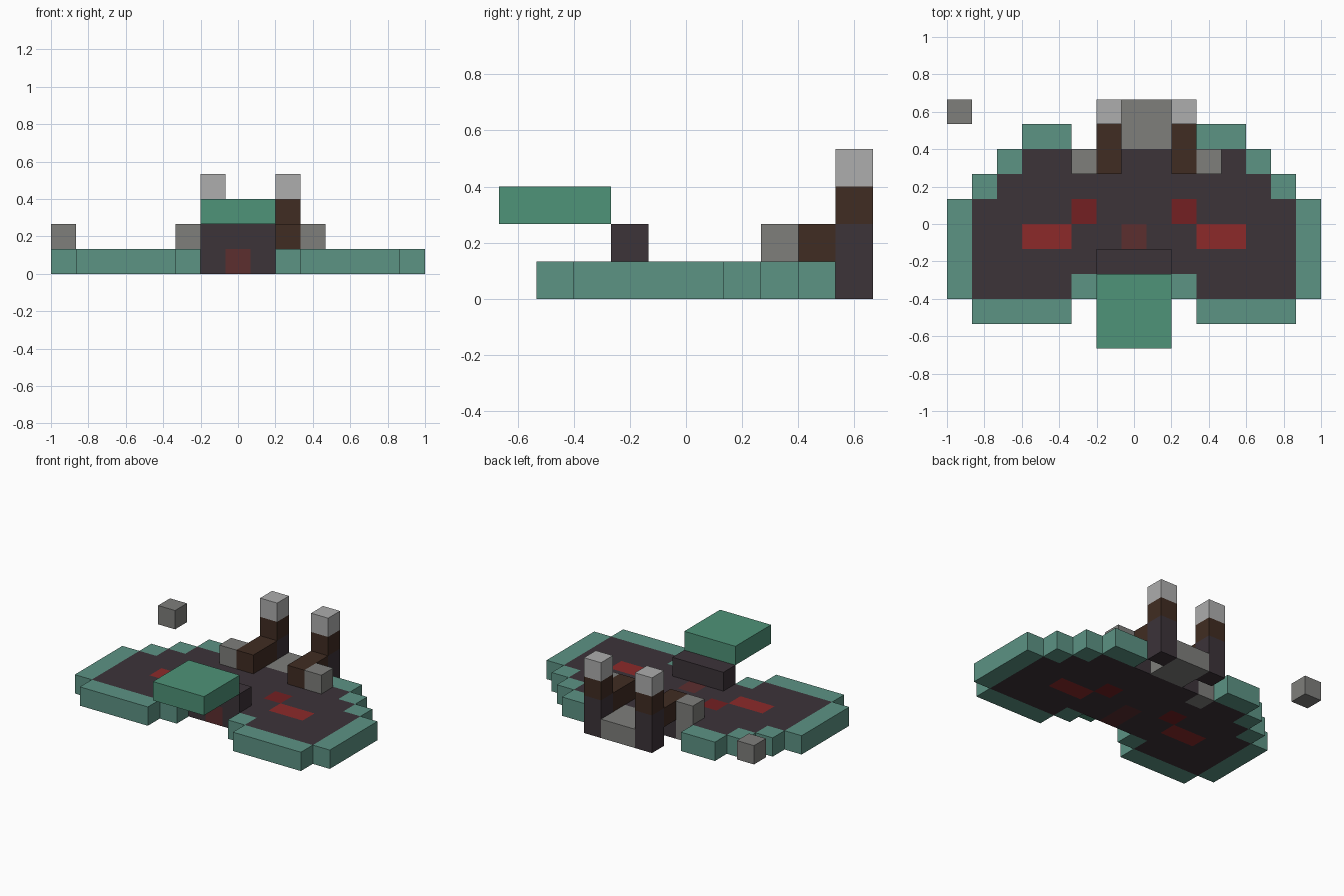
import bpy, bmesh, math
from mathutils import Vector

cube = bpy.data.objects.get("Cube")
if cube:
    bpy.data.objects.remove(cube, do_unlink=True)

U = 2 / 15                      # edge of one block
ORIGIN = Vector((-1, -5 * U, 0))


def linear(c):
    c /= 255
    return c / 12.92 if c <= 0.04045 else ((c + 0.055) / 1.055) ** 2.4


def material(name, rgb):
    m = bpy.data.materials.new(name)
    m.use_nodes = True
    col = (*[linear(c) for c in rgb], 1)
    m.diffuse_color = col
    m.node_tree.nodes["Principled BSDF"].inputs["Base Color"].default_value = col
    return m


MATS = {
    "teal": material("teal", (92, 147, 132)),
    "green": material("green", (78, 147, 120)),
    "dark": material("dark plum", (60, 51, 57)),
    "brown": material("dark brown", (64, 44, 34)),
    "gray": material("stone gray", (126, 126, 123)),
    "light": material("light gray", (173, 173, 173)),
    "red": material("red", (140, 42, 42)),
    "deep": material("deep red", (116, 32, 34)),
    "dull": material("dull red", (92, 46, 47)),
}

cells = {}                      # (column, row, level) -> (part, colour)


def fill(part, colour, cols, rows, levels=(0, 0), mirror=False):
    """Fill an inclusive block range, optionally on both sides."""
    for i in range(cols[0], cols[1] + 1):
        for j in range(rows[0], rows[1] + 1):
            for k in range(levels[0], levels[1] + 1):
                cells[i, j, k] = (part, colour)
                if mirror:
                    cells[14 - i, j, k] = (part, colour)


# Dark floor, stepping inward toward the back
fill("floor", "dark", (1, 4), (2, 2), mirror=True)
fill("floor", "dark", (1, 13), (3, 5))
fill("floor", "dark", (2, 12), (6, 6))
fill("floor", "dark", (3, 11), (7, 7))

# Teal rim
fill("rim", "teal", (1, 4), (1, 1), mirror=True)
fill("rim", "teal", (0, 0), (2, 5), mirror=True)
fill("rim", "teal", (5, 5), (2, 2), mirror=True)
fill("rim", "teal", (1, 1), (6, 6), mirror=True)
fill("rim", "teal", (2, 2), (7, 7), mirror=True)
fill("rim", "teal", (3, 4), (8, 8), mirror=True)

# Red patches
fill("floor", "red", (3, 4), (4, 4), mirror=True)
fill("floor", "deep", (5, 5), (5, 5), mirror=True)
fill("floor", "dull", (7, 7), (3, 4))

# Raised front step and overhanging slab
fill("front_step", "dark", (6, 8), (3, 3), (1, 1))
fill("front_slab", "green", (6, 8), (0, 2), (2, 2))

# Back posts with brown arms
for side, col in (("right", 6), ("left", 9)):
    c = (col, col)
    fill(side + "_arm", "brown", c, (7, 8), (1, 1))
    fill(side + "_post", "dark", c, (9, 9), (0, 1))
    fill(side + "_post", "brown", c, (9, 9), (2, 2))
    fill(side + "_post", "light", c, (9, 9), (3, 3))

# Stones
fill("back_stone", "gray", (7, 8), (8, 9))
fill("right_stone", "gray", (5, 5), (7, 7), (0, 1))
fill("left_stone", "gray", (10, 10), (7, 7), (1, 1))
fill("loose_stone", "gray", (0, 0), (9, 9), (1, 1))


def build(part):
    """Make one object from the exposed sides of its blocks."""
    bm = bmesh.new()
    slots = sorted({c for p, c in cells.values() if p == part})
    for cell, (p, colour) in cells.items():
        if p != part:
            continue
        for axis in range(3):
            for sign in (0, 1):
                near = list(cell)
                near[axis] += 2 * sign - 1
                if tuple(near) in cells:
                    continue
                a, b = (axis + 1) % 3, (axis + 2) % 3
                corners = []
                for s, t in ((0, 0), (1, 0), (1, 1), (0, 1)):
                    v = Vector(cell)
                    v[axis] += sign
                    v[a] += s
                    v[b] += t
                    corners.append(bm.verts.new(ORIGIN + v * U))
                face = bm.faces.new(corners if sign else corners[::-1])
                face.material_index = slots.index(colour)
    bmesh.ops.remove_doubles(bm, verts=bm.verts, dist=U / 100)
    bmesh.ops.dissolve_limit(bm, angle_limit=math.radians(1), verts=bm.verts,
                             edges=bm.edges, delimit={"MATERIAL"})
    mesh = bpy.data.meshes.new(part)
    bm.to_mesh(mesh)
    bm.free()
    for s in slots:
        mesh.materials.append(MATS[s])
    bpy.context.collection.objects.link(bpy.data.objects.new(part, mesh))


for part in sorted({p for p, c in cells.values()}):
    build(part)
